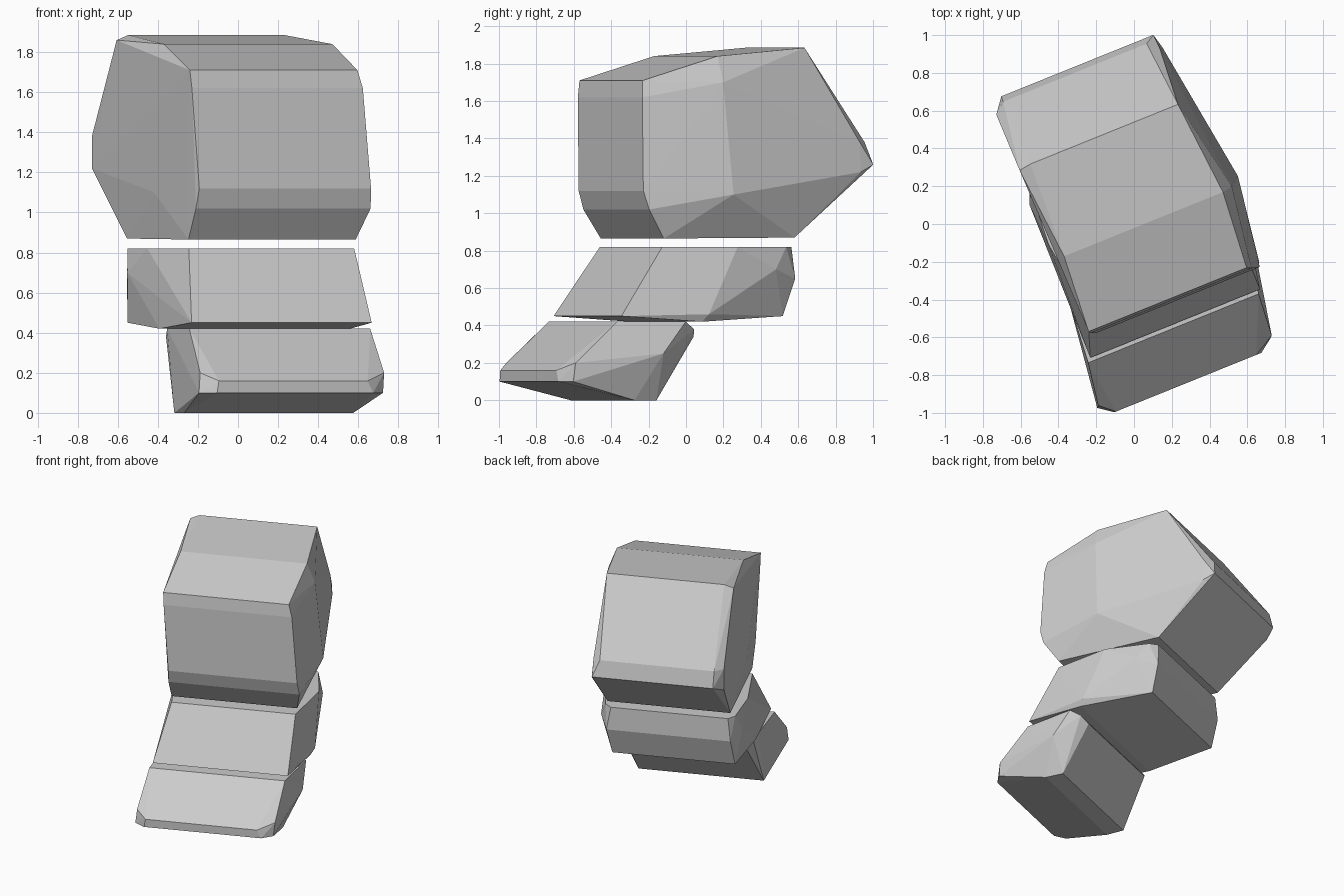
import bpy, bmesh, math
from mathutils import Matrix

TURN = Matrix.Rotation(math.radians(22), 4, 'Z')


def block(name, rows):
    """Faceted stone: each row is (depth, height, left end, right end)."""
    bm = bmesh.new()
    for v, z, left, right in rows:
        bm.verts.new((left, v, z))
        bm.verts.new((right, v, z))
    res = bmesh.ops.convex_hull(bm, input=bm.verts[:])
    loose = {g for g in res['geom_interior'] + res['geom_unused']
             if isinstance(g, bmesh.types.BMVert)}
    bmesh.ops.delete(bm, geom=list(loose), context='VERTS')
    bmesh.ops.transform(bm, matrix=TURN, verts=bm.verts[:])
    bmesh.ops.recalc_face_normals(bm, faces=bm.faces[:])
    mesh = bpy.data.meshes.new(name)
    bm.to_mesh(mesh)
    bm.free()
    obj = bpy.data.objects.new(name, mesh)
    bpy.context.collection.objects.link(obj)
    return obj


# Lowest block, leaning forward
block("lower_block", [
    (-.885, .10, -.47, .37), (-.885, .16, -.46, .34),
    (-.83, .10, -.545, .445), (-.82, .20, -.535, .455),
    (-.59, .42, -.50, .473), (-.22, .42, -.47, .54),
    (-.155, .38, -.45, .50), (-.13, .34, -.40, .43),
    (-.35, .25, -.47, .545), (-.34, 0, -.48, .42), (-.47, 0, -.48, .43),
])

# Middle block with a slanted front and shallow folded underside
block("middle_block", [
    (-.57, .45, -.48, .489), (-.335, .82, -.40, .49),
    (-.13, .42, -.475, .55), (.07, .82, -.46, .565),
    (-.10, .46, -.475, .575), (.30, .70, -.475, .54),
    (.38, .82, -.44, .49), (.43, .82, -.40, .44),
    (.44, .65, -.42, .47), (.38, .45, -.44, .44),
])

# Large five-sided top block, bulging on its right side
block("upper_block", [
    (-.438, 1.71, -.436, .466), (-.45, 1.62, -.43, .49),
    (-.46, 1.12, -.394, .53), (-.43, 1.02, -.40, .54),
    (-.33, .865, -.40, .50), (.44, .87, -.42, .46),
    (.81, 1.22, -.459, .49), (.89, 1.26, -.398, .47),
    (.86, 1.38, -.40, .42), (.81, 1.38, -.459, .475),
    (.49, 1.86, -.455, .44), (.50, 1.885, -.39, .453),
    (-.02, 1.84, -.407, .50), (-.01, 1.70, -.43, .555),
    (.03, 1.10, -.44, .605),
])
